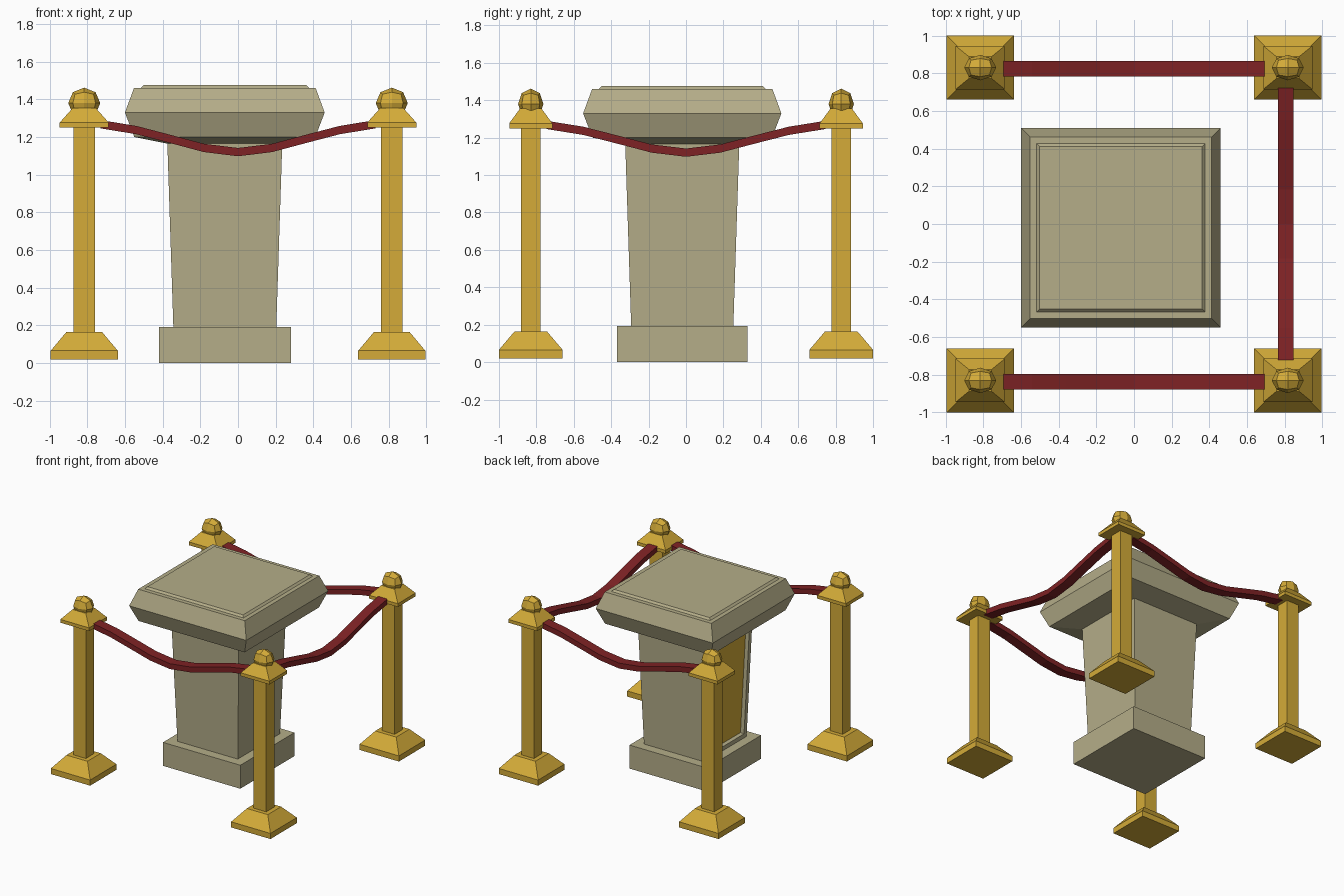
import bpy, bmesh

if "Cube" in bpy.data.objects:
    bpy.data.objects.remove(bpy.data.objects["Cube"])


def material(name, rgb):
    m = bpy.data.materials.new(name)
    m.diffuse_color = (*rgb, 1)
    m.use_nodes = True
    m.node_tree.nodes["Principled BSDF"].inputs["Base Color"].default_value = m.diffuse_color
    return m


STONE = material("stone", (0.46, 0.42, 0.25))
GOLD = material("gold", (0.66, 0.41, 0.04))
RED = material("red_velvet", (0.21, 0.016, 0.018))


def finish(name, bm, *mats):
    bmesh.ops.recalc_face_normals(bm, faces=bm.faces[:])
    me = bpy.data.meshes.new(name)
    bm.to_mesh(me)
    bm.free()
    for m in mats:
        me.materials.append(m)
    ob = bpy.data.objects.new(name, me)
    bpy.context.collection.objects.link(ob)
    return ob


def skin(rings):
    """Closed solid through a series of four-point rings."""
    bm = bmesh.new()
    loops = [[bm.verts.new(p) for p in ring] for ring in rings]
    for a, b in zip(loops, loops[1:]):
        for i in range(4):
            j = (i + 1) % 4
            bm.faces.new((a[i], a[j], b[j], b[i]))
    bm.faces.new(loops[0][::-1])
    bm.faces.new(loops[-1])
    bmesh.ops.recalc_face_normals(bm, faces=bm.faces[:])
    return bm


def stack(cx, cy, profile):
    """Rectangular tower from (half x, half y, z) levels."""
    return skin([[(cx + sx * hx, cy + sy * hy, z)
                  for sx, sy in ((-1, -1), (1, -1), (1, 1), (-1, 1))]
                 for hx, hy, z in profile])


# Pedestal plinth and bevelled top slab with a raised panel
PX, PY = -0.07, -0.02
finish("pedestal_plinth", stack(PX, PY, [(.35, .35, 0), (.35, .35, .192)]), STONE)
finish("pedestal_top", stack(PX, PY, [
    (.305, .305, 1.165), (.48, .48, 1.2), (.53, .53, 1.33), (.482, .482, 1.46),
    (.447, .447, 1.46), (.432, .432, 1.475)]), STONE)

# Flared shaft with a recessed gold panel on its left side
bm = stack(PX, PY, [(.273, .273, .19), (.305, .305, 1.17)])
bm.normal_update()
side = min(bm.faces, key=lambda f: f.normal.x)
bmesh.ops.inset_region(bm, faces=[side], thickness=.05)
bmesh.ops.inset_region(bm, faces=[side], thickness=.004, depth=-.03)
side.material_index = 1
finish("pedestal_shaft", bm, STONE, GOLD)

# Four stanchions: foot, post, cap and faceted knob
SX, SY = .816, .83
for sx, sy in ((-1, -1), (1, -1), (1, 1), (-1, 1)):
    x, y = sx * SX, sy * SY
    finish("stanchion_foot", stack(x, y, [
        (.178, .17, .02), (.178, .17, .066), (.095, .086, .165)]), GOLD)
    finish("stanchion_post", stack(x, y, [(.057, .052, .16), (.057, .052, 1.26)]), GOLD)
    finish("stanchion_cap", stack(x, y, [
        (.13, .115, 1.25), (.13, .115, 1.277), (.06, .058, 1.355)]), GOLD)
    bm = bmesh.new()
    bmesh.ops.create_cube(bm, size=2)
    bmesh.ops.subdivide_edges(bm, edges=bm.edges[:], cuts=1, use_grid_fill=True)
    for v in bm.verts:
        n = v.co.normalized()
        v.co = (x + n.x * .085, y + n.y * .068, 1.38 + n.z * .082)
    finish("stanchion_knob", bm, GOLD)

# Sagging ropes on the front, back and right; the left side stays open
SAG = [(0, 1.12), (.18, 1.142), (.36, 1.19), (.54, 1.237), (.73, 1.268)]
path = [(-t, z) for t, z in SAG[:0:-1]] + SAG


def rope(name, place, half):
    rings = []
    for t, z in path:
        rings.append([place(t, w * .041, z + h * half)
                      for w, h in ((-1, -1), (1, -1), (1, 1), (-1, 1))])
    finish(name, skin(rings), RED)


rope("rope_front", lambda t, w, z: (t, -.838 + w, z), .022)
rope("rope_back", lambda t, w, z: (t, .825 + w, z), .022)
rope("rope_right", lambda t, w, z: (.805 + w, t * 1.02, z), .022)
